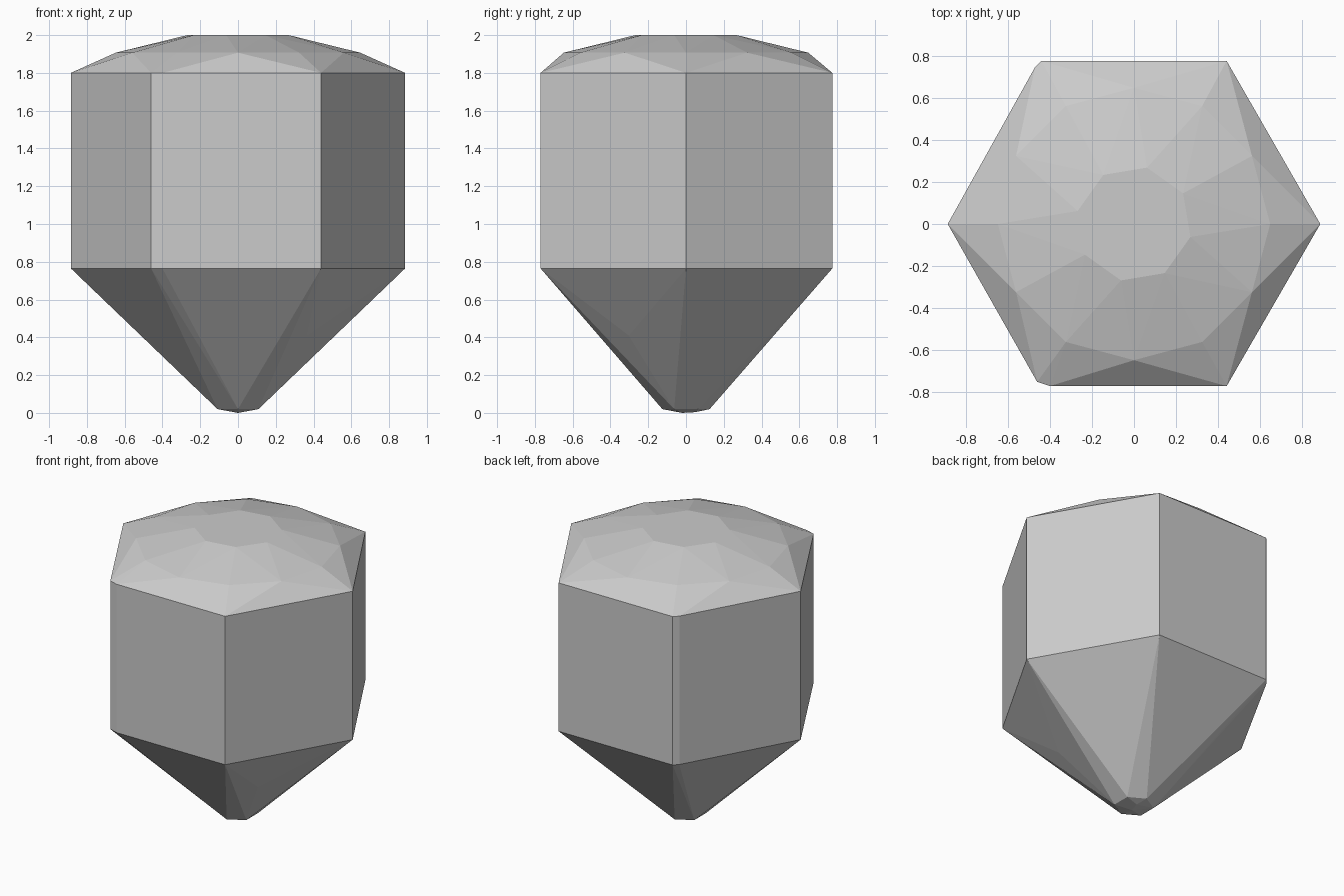
import bpy, bmesh, math

if "Cube" in bpy.data.objects:
    bpy.data.objects.remove(bpy.data.objects["Cube"])


def ring(count, radius, z, offset=0):
    """Regular ring of points around the z axis (offset in degrees)."""
    pts = []
    for i in range(count):
        a = math.radians(offset) + 2 * math.pi * i / count
        pts.append((radius * math.cos(a), radius * math.sin(a), z))
    return pts


# Hexagonal girdle with two chipped corners on the left
girdle = [(0.885, 0), (0.44, 0.775), (-0.44, 0.775), (-0.47, 0.745),
          (-0.885, 0), (-0.46, -0.75), (-0.40, -0.77), (0.44, -0.77)]
points = [(x, y, z) for x, y in girdle for z in (0.765, 1.80)]

# Faceted crown: outer ring of break facets, then an octagonal table
points += ring(12, 0.647, 1.907)
points += ring(8, 0.275, 2.0, -13)

# Pavilion: small blunt tip turned half a step, plus one slight ridge
points += ring(6, 0.125, 0.02, 30)
points += [(0.0, -0.02, 0.0), (0.02, 0.05, 0.004), (0.366, -0.303, 0.41)]

# Close the cut stone as a convex solid
bm = bmesh.new()
for p in points:
    bm.verts.new(p)
hull = bmesh.ops.convex_hull(bm, input=bm.verts)
loose = [v for v in bm.verts if not v.link_faces]
bmesh.ops.delete(bm, geom=loose, context='VERTS')
bmesh.ops.dissolve_limit(bm, angle_limit=math.radians(0.5),
                         verts=bm.verts, edges=bm.edges)
bmesh.ops.recalc_face_normals(bm, faces=bm.faces)

mesh = bpy.data.meshes.new("cut_gem")
bm.to_mesh(mesh)
bm.free()
gem = bpy.data.objects.new("cut_gem", mesh)
bpy.context.collection.objects.link(gem)

# Single flat grey
grey = bpy.data.materials.new("light_grey")
grey.diffuse_color = (0.6, 0.6, 0.6, 1)
grey.use_nodes = True
grey.node_tree.nodes["Principled BSDF"].inputs["Base Color"].default_value = grey.diffuse_color
mesh.materials.append(grey)
